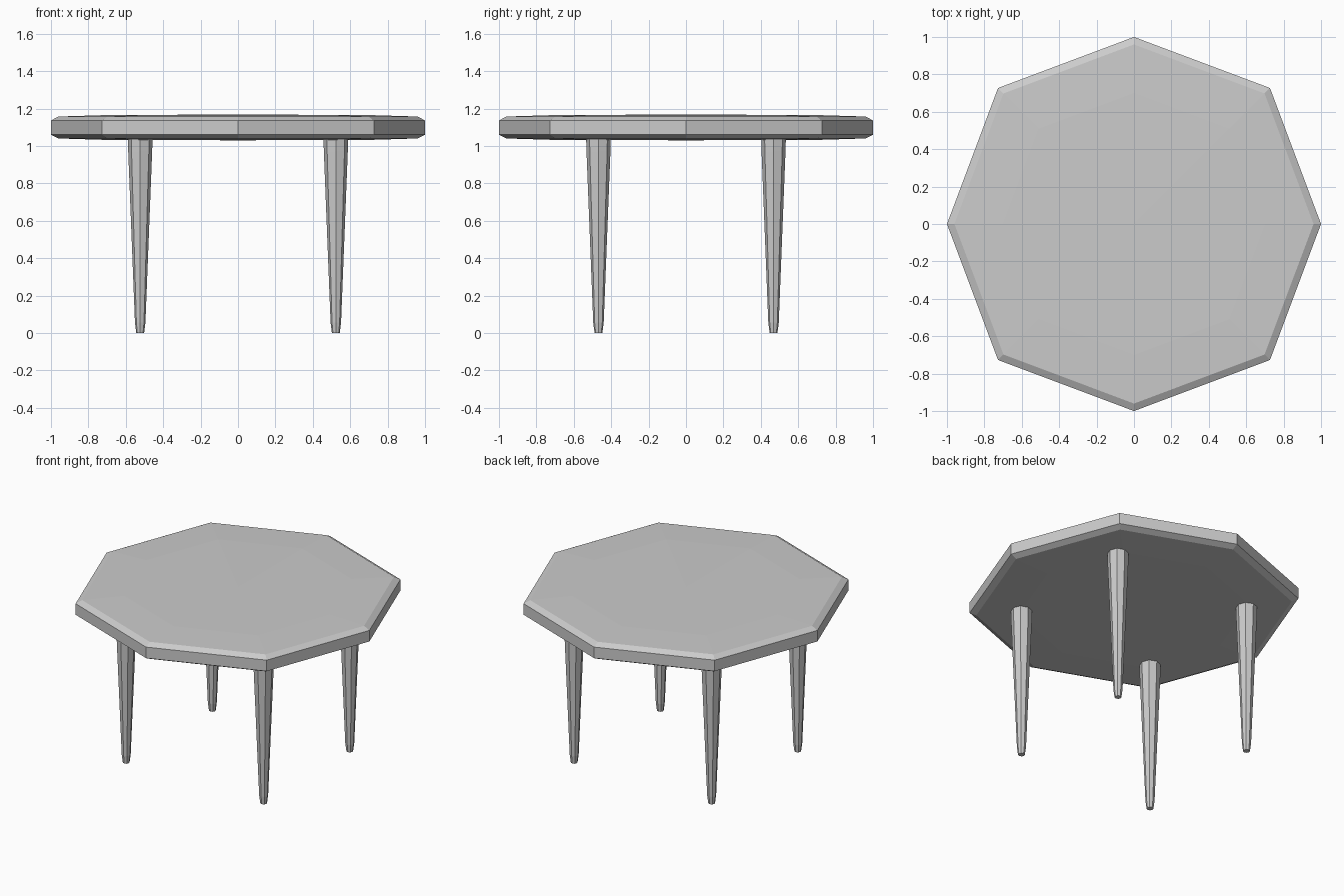
import bpy, bmesh, math

if "Cube" in bpy.data.objects:
    bpy.data.objects.remove(bpy.data.objects["Cube"])


def lathe(name, profile, location=(0, 0, 0), sides=8, diagonal=1.0):
    """Stack rings of (radius, z); radius 0 makes a centre point."""
    bm = bmesh.new()
    rings = []
    for r, z in profile:
        if r == 0:
            rings.append([bm.verts.new((0, 0, z))])
            continue
        ring = []
        for i in range(sides):
            a = 2 * math.pi * i / sides
            k = r * (diagonal if i % 2 else 1)
            ring.append(bm.verts.new((k * math.cos(a), k * math.sin(a), z)))
        rings.append(ring)
    for a, b in zip(rings, rings[1:]):
        for i in range(sides):
            j = (i + 1) % sides
            if len(a) == 1:
                bm.faces.new((a[0], b[j], b[i]))
            elif len(b) == 1:
                bm.faces.new((a[i], a[j], b[0]))
            else:
                bm.faces.new((a[i], a[j], b[j], b[i]))
    for ring, flip in ((rings[0], True), (rings[-1], False)):
        if len(ring) > 1:
            bm.faces.new(ring[::-1] if flip else ring)
    bmesh.ops.recalc_face_normals(bm, faces=bm.faces[:])
    mesh = bpy.data.meshes.new(name)
    bm.to_mesh(mesh)
    bm.free()
    obj = bpy.data.objects.new(name, mesh)
    obj.location = location
    bpy.context.collection.objects.link(obj)
    return obj


# Slightly domed octagonal top with chamfered rims
lathe("tabletop", [(0, 1.03), (0.7, 1.032), (0.96, 1.04), (1, 1.06),
                   (1, 1.136), (0.96, 1.157), (0.7, 1.165), (0, 1.168)],
      diagonal=0.727 * math.sqrt(2))

# Four tapered legs with chamfered feet
leg_profile = [(0.021, 0), (0.028, 0.055), (0.064, 0.97), (0.066, 1.045)]
for side, sx in (("left", -1), ("right", 1)):
    for end, sy in (("front", -1), ("back", 1)):
        lathe(f"{end}_{side}_leg", leg_profile, (sx * 0.523, sy * 0.468, 0),
              diagonal=1.02)
